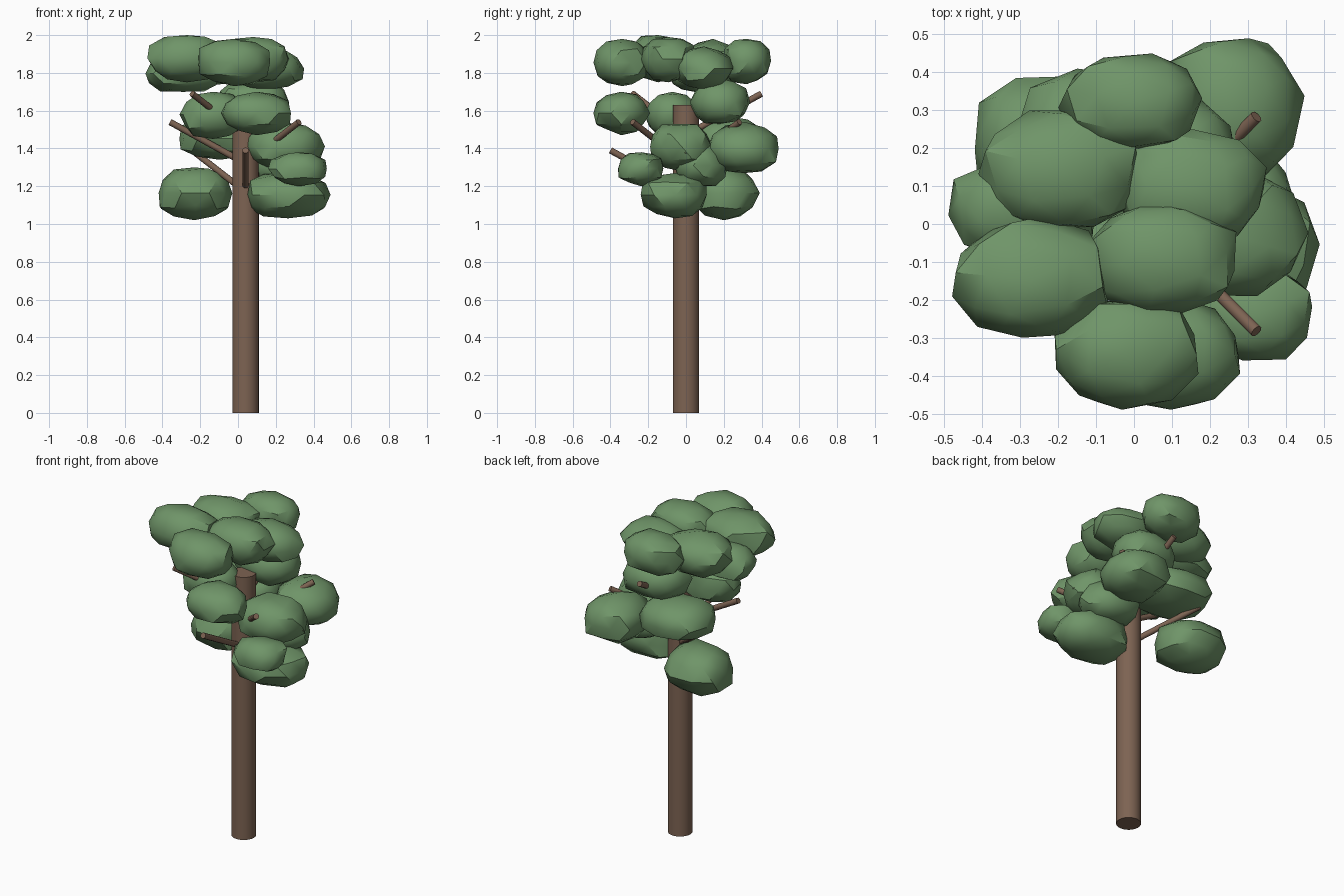
import bpy
import math
import random
from mathutils import Vector

if "Cube" in bpy.data.objects:
    bpy.data.objects.remove(bpy.data.objects["Cube"], do_unlink=True)

random.seed(11)


def make_material(name, colour):
    material = bpy.data.materials.new(name)
    material.use_nodes = True
    material.diffuse_color = colour
    material.node_tree.nodes["Principled BSDF"].inputs["Base Color"].default_value = colour
    return material


bark = make_material("brown_bark", (.205, .125, .085, 1))
foliage = make_material("leaf_green", (.16, .3, .14, 1))


def finish(name, material, angle):
    """Name the active object, colour it and smooth its shallow edges."""
    part = bpy.context.object
    part.name = name
    part.data.name = name
    part.data.materials.append(material)
    bpy.ops.object.shade_smooth_by_angle(angle=math.radians(angle))


def make_rod(name, start, end, radius, sides):
    """Cylinder running between two points."""
    start, end = Vector(start), Vector(end)
    axis = end - start
    bpy.ops.mesh.primitive_cylinder_add(
        vertices=sides, radius=radius, depth=axis.length,
        location=(start + end) / 2,
        rotation=axis.to_track_quat("Z", "Y").to_euler())
    finish(name, bark, 40)


def make_clump(name, lows, highs):
    """Blunt, irregular leaf clump that exactly fills the box from lows to highs."""
    bpy.ops.mesh.primitive_ico_sphere_add(subdivisions=2, radius=1)
    vertices = bpy.context.object.data.vertices
    spin = random.uniform(0, math.tau)
    for vertex in vertices:
        x, y, z = vertex.co * random.uniform(.91, 1.08)
        turned = (x * math.cos(spin) - y * math.sin(spin),
                  x * math.sin(spin) + y * math.cos(spin), z)
        vertex.co = [math.copysign(abs(c) ** .88, c) for c in turned]
    for axis in range(3):
        values = [vertex.co[axis] for vertex in vertices]
        bottom, top = min(values), max(values)
        scale = (highs[axis] - lows[axis]) / (top - bottom)
        for vertex in vertices:
            vertex.co[axis] = lows[axis] + (vertex.co[axis] - bottom) * scale
    bpy.context.object.data.update()
    finish(name, foliage, 33)


# Trunk
trunk_x = .04
make_rod("trunk", (trunk_x, 0, 0), (trunk_x, 0, 1.63), .07, 24)

# Branches: three whorls rising outward from the trunk axis
whorls = {
    "lower": (1.17, (0, 135, 270)),
    "middle": (1.32, (45, 180, 315)),
    "upper": (1.47, (90, 225)),
}
for level, (base, headings) in whorls.items():
    for number, heading in enumerate(headings):
        turn = math.radians(heading)
        tip = (trunk_x + .4 * math.cos(turn), .4 * math.sin(turn), base + .22)
        make_rod(f"{level}_branch_{number + 1}", (trunk_x, 0, base), tip, .017, 10)

# Leaf clumps: name, then low and high corners
clumps = (
    ("low_left_clump", (.05, -.24, 1.03), (.49, .11, 1.27)),
    ("low_front_clump", (.16, -.36, 1.2), (.47, -.12, 1.38)),
    ("low_back_clump", (-.42, .02, 1.02), (-.03, .39, 1.3)),
    ("low_inner_clump", (.08, -.06, 1.2), (.43, .22, 1.42)),
    ("middle_left_clump", (.03, -.19, 1.28), (.46, .14, 1.53)),
    ("middle_corner_clump", (.08, .11, 1.27), (.45, .49, 1.54)),
    ("middle_back_clump", (-.31, .02, 1.34), (.14, .41, 1.57)),
    ("upper_front_clump", (-.09, -.49, 1.47), (.28, -.19, 1.7)),
    ("upper_right_clump", (-.31, -.22, 1.45), (.04, .06, 1.7)),
    ("upper_back_clump", (-.11, .02, 1.53), (.27, .34, 1.77)),
    ("crown_side_clump", (-.49, -.09, 1.7), (-.1, .17, 1.9)),
    ("crown_back_clump", (-.2, .19, 1.74), (.18, .45, 1.98)),
    ("crown_right_back_clump", (-.41, -.01, 1.73), (.01, .3, 1.98)),
    ("crown_left_clump", (-.04, -.06, 1.71), (.35, .25, 1.94)),
    ("crown_right_clump", (-.48, -.3, 1.75), (-.07, .02, 2)),
    ("crown_middle_clump", (-.13, -.24, 1.75), (.27, .06, 1.99)),
    ("crown_front_clump", (-.21, -.49, 1.73), (.17, -.2, 1.98)),
)
for name, lows, highs in clumps:
    make_clump(name, lows, highs)
